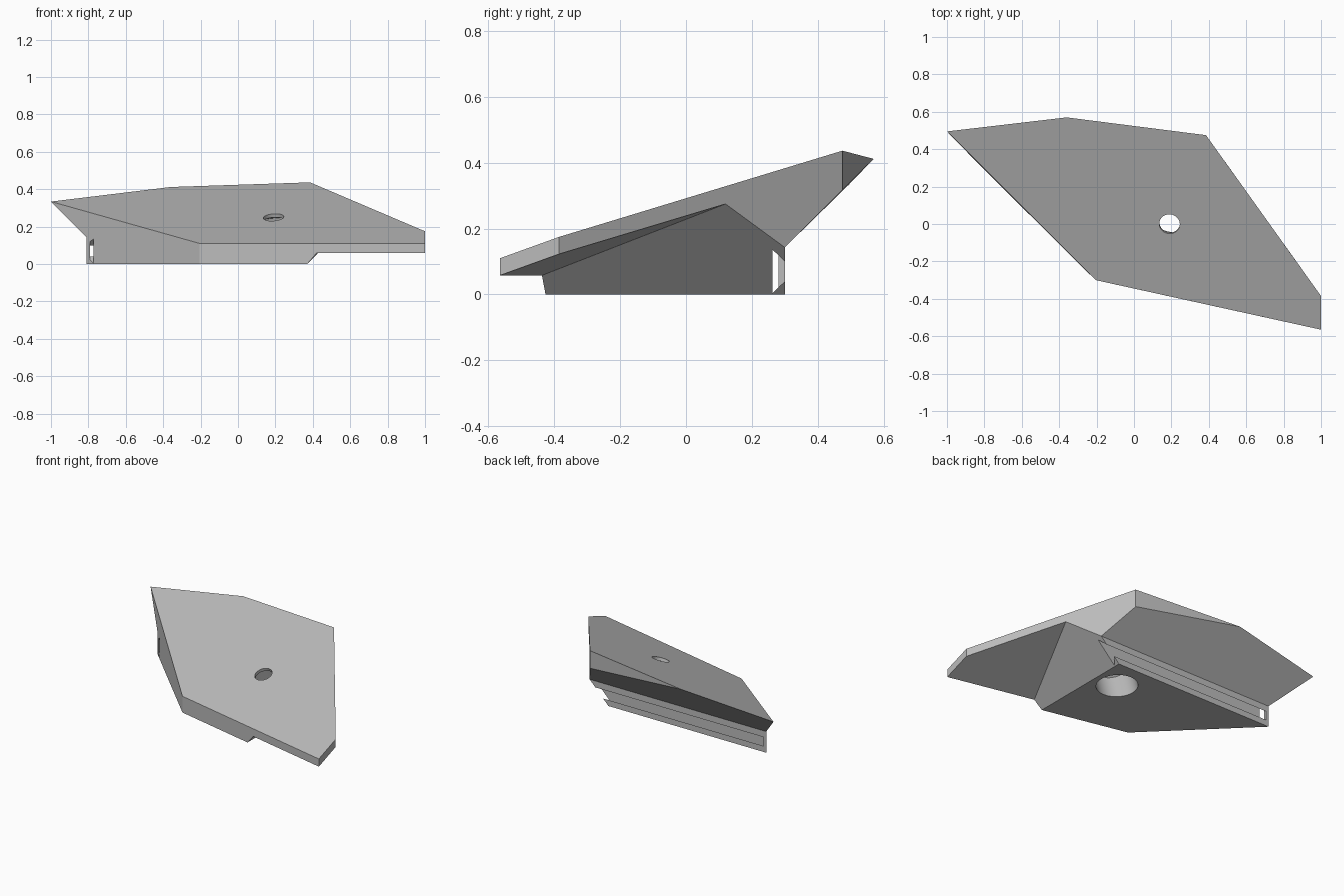
import bpy, bmesh, math
from mathutils import Vector

if "Cube" in bpy.data.objects:
    bpy.data.objects.remove(bpy.data.objects["Cube"])

grey = bpy.data.materials.new("plain grey")
grey.diffuse_color = (0.5, 0.5, 0.5, 1)
grey.use_nodes = True
grey.node_tree.nodes["Principled BSDF"].inputs["Base Color"].default_value = grey.diffuse_color


def top_z(x, y):
    """Height of the sloping top plane."""
    return 0.11 + 0.0794 * (x + 0.205) + 0.361 * (y + 0.30)


def make(name, verts, faces):
    mesh = bpy.data.meshes.new(name)
    mesh.from_pydata(verts, [], faces)
    bm = bmesh.new()
    bm.from_mesh(mesh)
    bmesh.ops.recalc_face_normals(bm, faces=bm.faces)
    bm.to_mesh(mesh)
    bm.free()
    mesh.materials.append(grey)
    obj = bpy.data.objects.new(name, mesh)
    bpy.context.collection.objects.link(obj)
    return obj


def lathe(name, profile, origin, axis, n=64):
    """Closed revolved solid from (radius, distance along axis) rings."""
    rot = Vector((0, 0, 1)).rotation_difference(axis)
    verts = [origin + rot @ Vector((r * math.cos(2 * math.pi * i / n),
                                    r * math.sin(2 * math.pi * i / n), h))
             for r, h in profile for i in range(n)]
    faces = [(k * n + i, k * n + (i + 1) % n, (k + 1) * n + (i + 1) % n, (k + 1) * n + i)
             for k in range(len(profile) - 1) for i in range(n)]
    last = (len(profile) - 1) * n
    faces += [tuple(range(n)), tuple(range(last, last + n))]
    return make(name, verts, faces)


def cut(target, cutter):
    cutter.hide_render = True
    cutter.hide_viewport = True
    mod = target.modifiers.new(cutter.name, 'BOOLEAN')
    mod.operation = 'DIFFERENCE'
    mod.solver = 'EXACT'
    mod.object = cutter


# Wedge body: sloping top, thin right wing, overhanging back
outline = {'A': (-1, 0.495), 'B': (-0.36, 0.57), 'C': (0.385, 0.475),
           'D': (1, -0.385), 'E': (1, -0.565), 'F': (-0.205, -0.30)}
pts = {k: (x, y, top_z(x, y)) for k, (x, y) in outline.items()}
pts.update({
    'c': (0.385, 0.475, 0.318), 'd': (1, -0.385, 0.123), 'e': (1, -0.565, 0.058),
    'P': (0.639, 0.12, 0.275), 'Q': (0.51, 0.30, 0.143), 'R': (0.42, -0.4375, 0.058),
    'S': (0.37, -0.4265, 0), 'T': (0.37, 0.30, 0),
    'G': (-0.81, 0.30, 0.143), 'g': (-0.81, 0.30, 0), 'f': (-0.205, -0.30, 0)})
index = {k: i for i, k in enumerate(pts)}
faces = [[index[c] for c in word] for word in (
    "ABCDEF", "BCc", "CDdPQc", "DEed", "EFfSRe", "FAGgf",
    "AGQcB", "GgTQ", "QTSRP", "PRed", "gTSf")]
body = make("wedge_body", list(pts.values()), faces)

# Dovetail groove along the back wall
section = [(0.32, 0.022), (0.32, 0.118), (0.30, 0.10), (0.262, 0.137),
           (0.262, 0.003), (0.30, 0.04)]
section = [(0.32, 0.04), (0.32, 0.10)] + section[2:]
m = len(section)
groove = make("dovetail_groove_cutter",
              [(x, y, z) for x in (-0.79, 0.8) for y, z in section],
              [tuple(range(m)), tuple(range(m, 2 * m))] +
              [(i, (i + 1) % m, m + (i + 1) % m, m + i) for i in range(m)])
cut(body, groove)

# Screw hole square to the top, wide from below
axis = Vector((-0.0794, -0.361, 1)).normalized()
centre = Vector((0.19, 0.0, top_z(0.19, 0.0)))
hole = lathe("screw_hole_cutter",
             [(0.125, -0.4), (0.125, -0.05), (0.055, -0.02), (0.055, 0.1)], centre, axis)
cut(body, hole)

# Bake the cuts, then drop the cutters
bpy.context.view_layer.update()
result = bpy.data.meshes.new_from_object(
    body.evaluated_get(bpy.context.evaluated_depsgraph_get()))
body.modifiers.clear()
body.data = result
for cutter in (groove, hole):
    bpy.data.objects.remove(cutter)
bpy.context.view_layer.objects.active = body
body.select_set(True)
bpy.ops.object.shade_smooth_by_angle(angle=math.radians(20))
